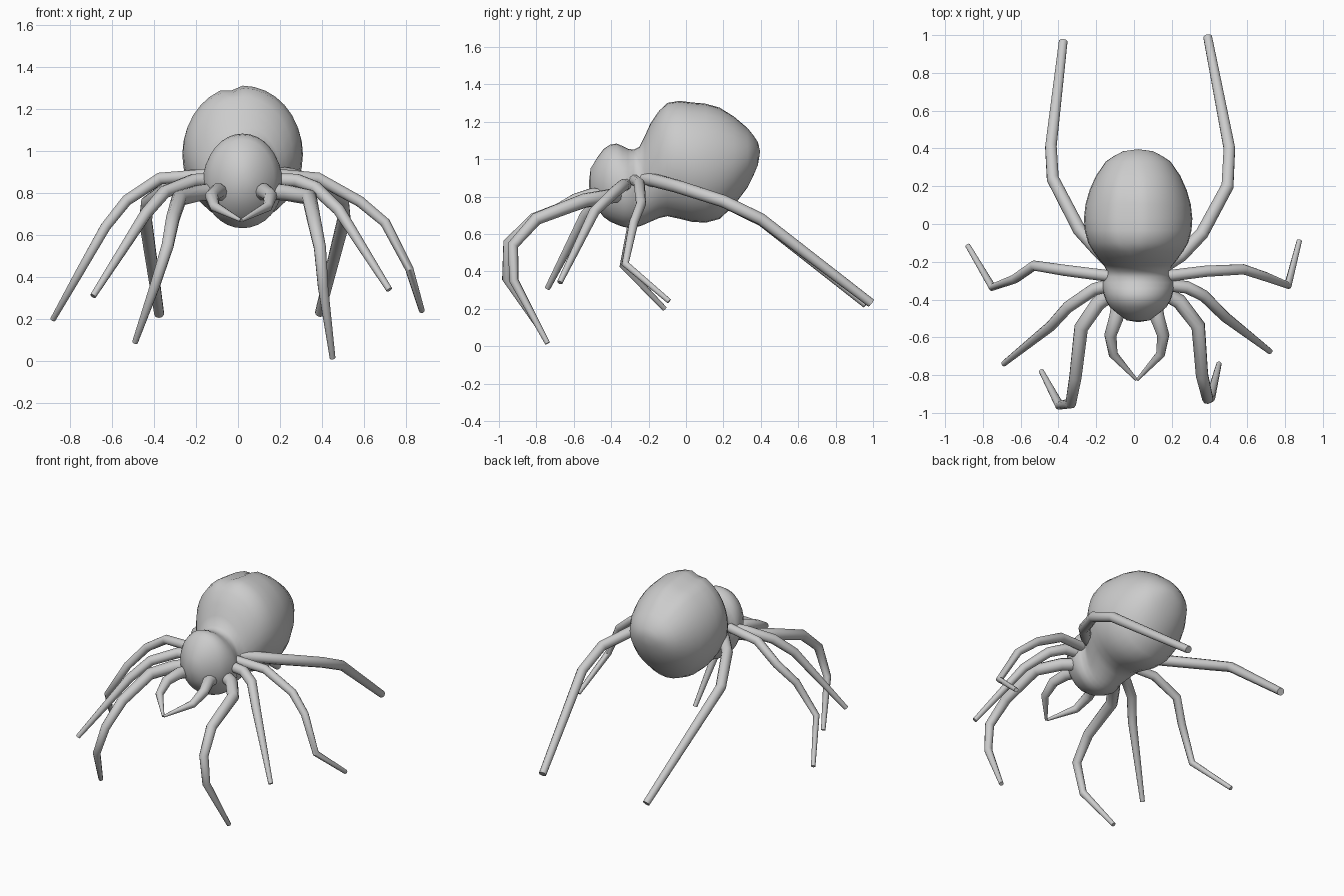
import bpy, bmesh, math

if "Cube" in bpy.data.objects:
    bpy.data.objects.remove(bpy.data.objects["Cube"])

SIDES = 32
CX = 0.022  # the body sits slightly right of centre


def blend(rows, k, t):
    """Smooth spline between rows k and k + 1, keyed on the first column."""
    p, q = rows[k], rows[k + 1]
    o, r = rows[max(k - 1, 0)], rows[min(k + 2, len(rows) - 1)]
    h = q[0] - p[0]
    out = [p[0] + h * t]
    for a, b, c, d in list(zip(o, p, q, r))[1:]:
        m0 = (c - a) / (q[0] - o[0]) * h
        m1 = (d - b) / (r[0] - p[0]) * h
        out.append(b * (2*t**3 - 3*t*t + 1) + m0 * (t**3 - 2*t*t + t)
                   + c * (3*t*t - 2*t**3) + m1 * (t**3 - t*t))
    return out


def loft_body(name, rows, tips):
    """Loft elliptical rings (y, half width, top z, bottom z)."""
    rings = [blend(rows, k, t) for k in range(len(rows) - 1) for t in (0, .5)]
    rings.append(rows[-1])
    bm = bmesh.new()
    loops = []
    for y, hw, top, bot in rings:
        loop = []
        for i in range(SIDES):
            a = 2 * math.pi * i / SIDES
            z = (top + bot) / 2 + (top - bot) / 2 * math.sin(a)
            if -.12 < y < .3 and i == SIDES // 4 + 1:  # crease along the back
                z -= 0.018
            loop.append(bm.verts.new((CX + hw * math.cos(a), y, z)))
        loops.append(loop)
    for a, b in zip(loops, loops[1:]):
        for i in range(SIDES):
            j = (i + 1) % SIDES
            bm.faces.new((a[i], a[j], b[j], b[i]))
    for loop, tip in zip((loops[0], loops[-1]), tips):
        v = bm.verts.new((CX, *tip))
        for i in range(SIDES):
            bm.faces.new((loop[i], loop[(i + 1) % SIDES], v))
    bmesh.ops.recalc_face_normals(bm, faces=bm.faces)
    me = bpy.data.meshes.new(name)
    bm.to_mesh(me)
    bm.free()
    for p in me.polygons:
        p.use_smooth = True
    bpy.context.collection.objects.link(bpy.data.objects.new(name, me))


def limb(name, pts, r0, r1, power=1.6):
    """Tapered round tube through the joints."""
    cu = bpy.data.curves.new(name, 'CURVE')
    cu.dimensions = '3D'
    cu.bevel_depth = 1.0
    cu.bevel_resolution = 3
    cu.use_fill_caps = True
    sp = cu.splines.new('POLY')
    sp.points.add(len(pts) - 1)
    dist = [0.0]
    for a, b in zip(pts, pts[1:]):
        dist.append(dist[-1] + math.dist(a, b))
    for p, co, d in zip(sp.points, pts, dist):
        p.co = (*co, 1)
        p.radius = r0 + (r1 - r0) * (d / dist[-1]) ** power
    ob = bpy.data.objects.new(name, cu)
    bpy.context.collection.objects.link(ob)
    bpy.ops.object.select_all(action='DESELECT')
    ob.select_set(True)
    bpy.context.view_layer.objects.active = ob
    bpy.ops.object.convert(target='MESH')
    bpy.ops.object.shade_smooth_by_angle(angle=math.radians(50))


def leg_pair(name, hip, r0, r1, right, left):
    """Two differently posed legs that start from mirrored hips."""
    dx, y, z = hip
    limb("right_" + name, [(CX + dx, y, z)] + right, r0, r1)
    limb("left_" + name, [(CX - dx, y, z)] + left, r0, r1)


# body: head section, waist and abdomen in one skin
loft_body("body", [
    (-.51, .06, .95, .79), (-.44, .15, 1.055, .69), (-.37, .182, 1.083, .65),
    (-.31, .19, 1.055, .633), (-.25, .165, 1.065, .64), (-.19, .205, 1.19, .665),
    (-.1, .265, 1.3, .695), (.03, .287, 1.303, .665), (.18, .257, 1.275, .68),
    (.33, .172, 1.165, .85), (.385, .08, 1.09, .97),
], ((-.52, .87), (.396, 1.04)))

# walking legs, front to back
leg_pair("front_leg", (.13, -.36, .81), .040, .014,
         [(.24, -.41, .8), (.34, -.54, .78), (.36, -.8, .68),
          (.39, -.925, .54), (.405, -.92, .35), (.45, -.74, .015)],
         [(-.19, -.42, .8), (-.28, -.55, .775), (-.31, -.81, .68),
          (-.335, -.95, .55), (-.395, -.96, .36), (-.49, -.78, .09)])
leg_pair("second_leg", (.13, -.32, .865), .034, .015,
         [(.28, -.335, .86), (.37, -.38, .825), (.48, -.49, .72), (.72, -.675, .34)],
         [(-.21, -.345, .86), (-.35, -.44, .805), (-.44, -.54, .7), (-.69, -.74, .31)])
leg_pair("third_leg", (.12, -.28, .89), .031, .014,
         [(.38, -.25, .87), (.58, -.24, .76), (.7, -.28, .66),
          (.815, -.325, .44), (.875, -.09, .24)],
         [(-.37, -.245, .87), (-.53, -.22, .765), (-.63, -.29, .64),
          (-.75, -.335, .43), (-.88, -.115, .2)])
leg_pair("rear_leg", (.11, -.24, .9), .036, .024,
         [(.25, -.165, .885), (.36, -.05, .855), (.495, .2, .775),
          (.505, .4, .68), (.39, .99, .23)],
         [(-.19, -.14, .885), (-.29, -.03, .855), (-.43, .24, .755),
          (-.44, .41, .67), (-.375, .965, .225)])

# curved feelers at the front of the head
for side, s in (("right", 1), ("left", -1)):
    path = [(.095, -.43, .8), (.11, -.5, .81), (.14, -.59, .785),
            (.125, -.69, .735), (.002, -.825, .67)]
    limb(side + "_feeler", [(.015 + s * x, y, z) for x, y, z in path],
         .040, .008, 1.4)
